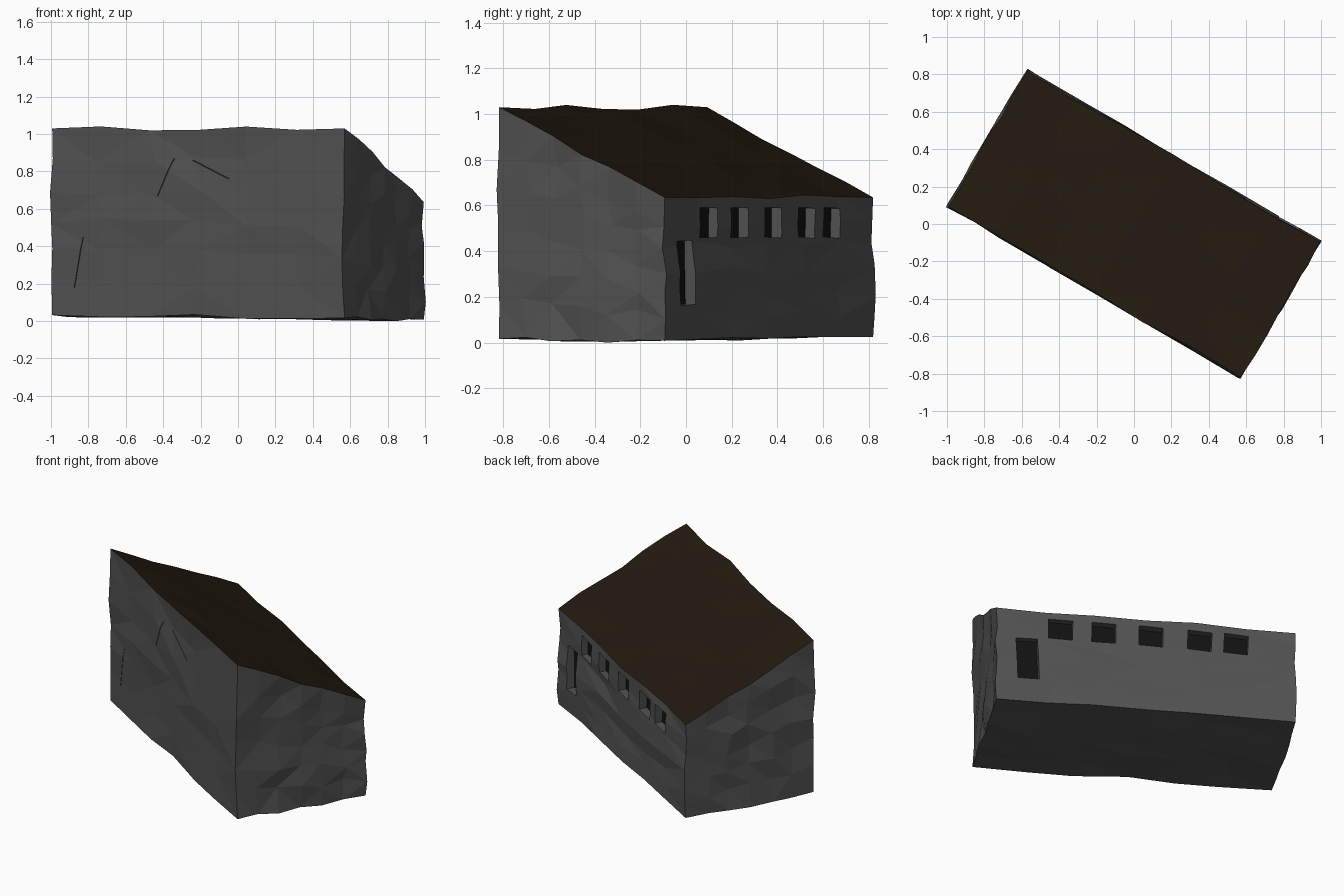
import bpy, bmesh, random
from math import radians, atan2, hypot
from mathutils import Matrix, Vector

if "Cube" in bpy.data.objects:
    bpy.data.objects.remove(bpy.data.objects["Cube"])

random.seed(7)
L, W = 0.905, 0.42              # half length and half width
HIGH, LOW = 1.03, 0.635         # roof height at front and back
TURN = Matrix.Rotation(radians(-30.25), 4, 'Z')


def material(name, rgb):
    m = bpy.data.materials.new(name)
    m.diffuse_color = (*rgb, 1)
    m.use_nodes = True
    m.node_tree.nodes["Principled BSDF"].inputs["Base Color"].default_value = m.diffuse_color
    return m


def make_object(name, bm, *mats):
    me = bpy.data.meshes.new(name)
    bm.transform(TURN)
    bm.normal_update()
    bm.to_mesh(me)
    bm.free()
    ob = bpy.data.objects.new(name, me)
    bpy.context.collection.objects.link(ob)
    for m in mats:
        me.materials.append(m)
    return ob


def add_box(bm, centre, size, tilt=0):
    mat = (Matrix.Translation(centre) @ Matrix.Rotation(tilt, 4, 'Y')
           @ Matrix.Diagonal((*size, 1)))
    bmesh.ops.create_cube(bm, size=1, matrix=mat)


stone = material("stone", (0.085, 0.085, 0.085))
thatch = material("roof_brown", (0.016, 0.010, 0.005))
black = material("opening_black", (0.006, 0.006, 0.006))

# Uneven lean-to body with a single slope roof
bm = bmesh.new()
bmesh.ops.create_cube(bm, size=2)
bmesh.ops.subdivide_edges(bm, edges=bm.edges[:], cuts=5, use_grid_fill=True)
for v in bm.verts:
    x, y, z = v.co
    on = [abs(abs(c) - 1) < 1e-4 for c in v.co]
    top = HIGH + (LOW - HIGH) * (y + 1) / 2
    base = 0.02 - 0.008 * x - 0.004 * y
    v.co = Vector((x * L, y * W, base + (top - base) * (z + 1) / 2))
    if sum(on) < 3:
        slide = (0.04, 0.02, 0.025)     # in-plane shift
        bump = (0.012, 0.011, 0.011)    # out-of-plane bumps
        for i in range(3):
            if on[i]:
                v.co[i] += random.uniform(-1, 1) * bump[i]
            elif not (on[2] and z > 0):
                v.co[i] += random.uniform(-1, 1) * slide[i]
bmesh.ops.triangulate(bm, faces=bm.faces[:])
bm.normal_update()
for f in bm.faces:
    if f.normal.z > 0.6:
        f.material_index = 1
house = make_object("house_body", bm, stone, thatch)

# Openings in the low back wall: centre along wall, height, width, height
windows = [(u, 0.525, 0.145, 0.13) for u in (0.515, 0.255, -0.03, -0.325, -0.545)]
door = [(0.715, 0.305, 0.13, 0.28)]
DEPTH = 0.05
cut, panes, door_bm = bmesh.new(), bmesh.new(), bmesh.new()
for group, panel in ((windows, panes), (door, door_bm)):
    for u, z, w, h in group:
        tilt = random.uniform(-0.05, 0.05)
        add_box(cut, (u, W - DEPTH + 0.15, z), (w, 0.3, h), tilt)
        add_box(panel, (u, W - DEPTH, z), (w, 0.006, h), tilt)

# Narrow cracks in the tall front wall
for u0, z0, u1, z1 in ((-0.15, 0.87, -0.25, 0.67), (-0.04, 0.86, 0.19, 0.76),
                       (-0.715, 0.45, -0.77, 0.18)):
    add_box(cut, ((u0 + u1) / 2, -W, (z0 + z1) / 2),
            (hypot(u1 - u0, z1 - z0), 0.05, 0.004), -atan2(z1 - z0, u1 - u0))

cutter = make_object("opening_cutter", cut)
cutter.hide_render = True
mod = house.modifiers.new("openings", 'BOOLEAN')
mod.operation, mod.solver, mod.object = 'DIFFERENCE', 'EXACT', cutter
bpy.context.view_layer.objects.active = house
bpy.ops.object.modifier_apply(modifier=mod.name)
bpy.data.objects.remove(cutter)

# Dark panels at the back of the recesses
make_object("window_panes", panes, black)
make_object("door_panel", door_bm, black)
